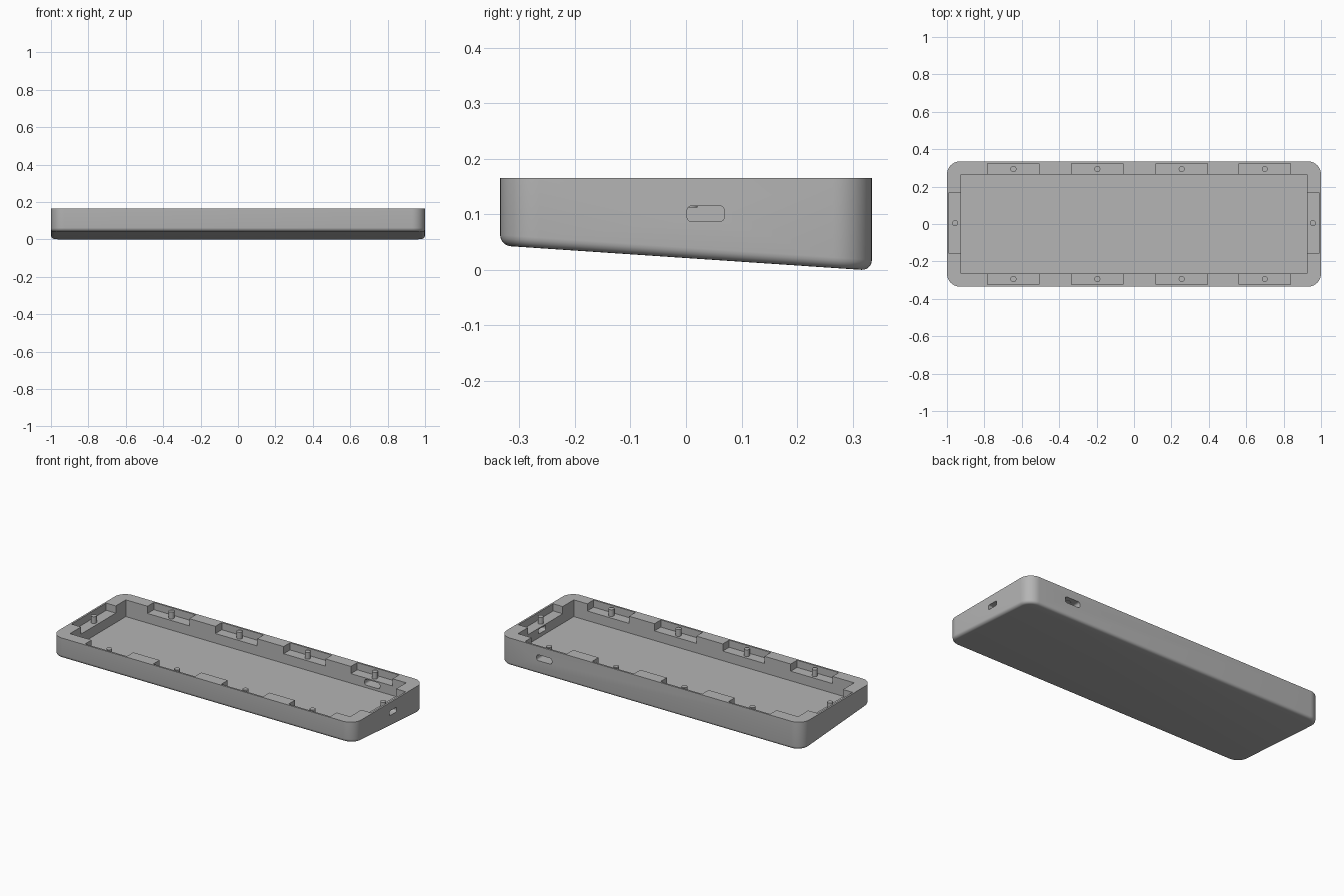
import bpy, bmesh
from mathutils import Vector

cube = bpy.data.objects.get("Cube")
if cube:
    bpy.data.objects.remove(cube, do_unlink=True)

HX, HY, TOP = 1.0, 0.335, 0.165
FRONT_Z = 0.045                 # underside height at the front, 0 at the back
CAV_X, CAV_Y, FLOOR = 0.926, 0.264, 0.065
POCKET_Z, PIN_TOP = 0.122, 0.162

grey = bpy.data.materials.new("shell grey")
grey.use_nodes = True
colour = (0.46, 0.46, 0.46, 1)
grey.diffuse_color = colour
grey.node_tree.nodes["Principled BSDF"].inputs["Base Color"].default_value = colour


def add_object(name, bm):
    bmesh.ops.recalc_face_normals(bm, faces=bm.faces)
    mesh = bpy.data.meshes.new(name)
    bm.to_mesh(mesh)
    bm.free()
    mesh.materials.append(grey)
    obj = bpy.data.objects.new(name, mesh)
    bpy.context.collection.objects.link(obj)
    return obj


def box_bmesh(lo, hi):
    bm = bmesh.new()
    bmesh.ops.create_cube(bm, size=1)
    lo, hi = Vector(lo), Vector(hi)
    for v in bm.verts:
        v.co = (lo + hi) / 2 + v.co * (hi - lo)
    return bm


def edges_along(bm, axis):
    return [e for e in bm.edges
            if abs((e.verts[0].co - e.verts[1].co).normalized()[axis]) > 0.99]


def bevel(bm, edges, offset, segments):
    bmesh.ops.bevel(bm, geom=edges, offset=offset, segments=segments,
                    profile=0.5, affect='EDGES')


def cut(target, cutter):
    cutter.hide_render = True
    mod = target.modifiers.new("cut", 'BOOLEAN')
    mod.operation = 'DIFFERENCE'
    mod.solver = 'EXACT'
    mod.object = cutter
    bpy.context.view_layer.objects.active = target
    bpy.ops.object.modifier_apply(modifier=mod.name)
    bpy.data.objects.remove(cutter, do_unlink=True)


def smooth(obj):
    bpy.ops.object.select_all(action='DESELECT')
    obj.select_set(True)
    bpy.context.view_layer.objects.active = obj
    bpy.ops.object.shade_smooth_by_angle(angle=0.6)


# Wedge-shaped shell: round the upright corners, slope the underside, round its rim
bm = box_bmesh((-HX, -HY, 0), (HX, HY, TOP))
bevel(bm, edges_along(bm, 2), 0.07, 10)
for v in bm.verts:
    if v.co.z < TOP / 2:
        v.co.z = FRONT_Z * (HY - v.co.y) / (2 * HY)
bm.normal_update()
underside = min(bm.faces, key=lambda f: f.normal.z)
bevel(bm, list(underside.edges), 0.019, 5)
lowest = min(v.co.z for v in bm.verts)
for v in bm.verts:
    if v.co.z < TOP / 2:
        v.co.z -= lowest
shell = add_object("case_shell", bm)

# Open tray
cut(shell, add_object("tray_cutter",
                      box_bmesh((-CAV_X, -CAV_Y, FLOOR), (CAV_X, CAV_Y, TOP + 0.1))))

# Pockets in the rim, each with a locating pin
pockets = []
for side in (-1, 1):
    for x in (-0.645, -0.196, 0.255, 0.699):
        pockets.append((x, side * 0.274, 0.138, 0.05, x, side * 0.294))
    pockets.append((side * 0.939, 0.005, 0.05, 0.164, side * 0.956, 0.005))

for i, (x, y, hx, hy, px, py) in enumerate(pockets, 1):
    cut(shell, add_object("pocket_cutter",
                          box_bmesh((x - hx, y - hy, POCKET_Z), (x + hx, y + hy, TOP + 0.1))))
    bm = bmesh.new()
    bmesh.ops.create_cone(bm, cap_ends=True, segments=24, radius1=0.016,
                          radius2=0.016, depth=PIN_TOP - POCKET_Z + 0.01)
    bmesh.ops.translate(bm, verts=bm.verts,
                        vec=(px, py, (PIN_TOP + POCKET_Z - 0.01) / 2))
    smooth(add_object("locating_pin_%d" % i, bm))

# Rounded ports through the left end and the back wall
bm = box_bmesh((0.85, 0.002, 0.087), (1.1, 0.069, 0.115))
bevel(bm, edges_along(bm, 0), 0.008, 4)
cut(shell, add_object("end_port_cutter", bm))
bm = box_bmesh((0.652, 0.2, 0.08), (0.752, 0.45, 0.115))
bevel(bm, edges_along(bm, 1), 0.012, 4)
cut(shell, add_object("back_port_cutter", bm))
smooth(shell)
